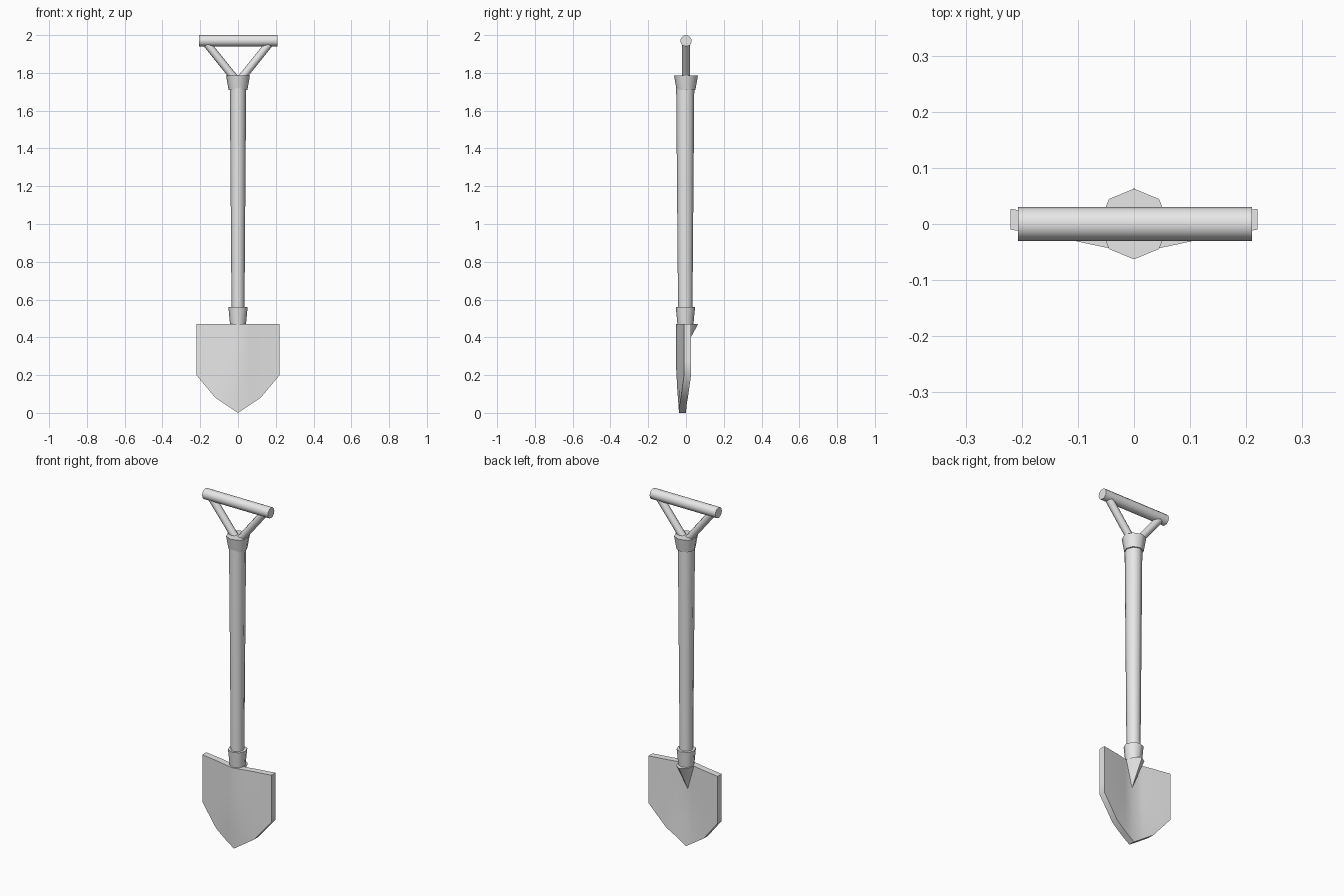
import bpy, bmesh, math
from mathutils import Vector

cube = bpy.data.objects.get("Cube")
if cube:
    bpy.data.objects.remove(cube, do_unlink=True)

grey = bpy.data.materials.new("light_grey")
grey.use_nodes = True
COLOR = (0.8, 0.8, 0.8, 1)
grey.diffuse_color = COLOR
grey.node_tree.nodes["Principled BSDF"].inputs["Base Color"].default_value = COLOR


def finish(name, bm):
    """Turn a bmesh into a grey object, smooth apart from its sharp edges."""
    bmesh.ops.recalc_face_normals(bm, faces=bm.faces)
    mesh = bpy.data.meshes.new(name)
    bm.to_mesh(mesh)
    bm.free()
    mesh.materials.append(grey)
    obj = bpy.data.objects.new(name, mesh)
    bpy.context.collection.objects.link(obj)
    bpy.ops.object.select_all(action='DESELECT')
    obj.select_set(True)
    bpy.context.view_layer.objects.active = obj
    bpy.ops.object.shade_smooth_by_angle(angle=math.radians(50))
    return obj


def rod(name, start, end, r_start, r_end, sides=8, squash=1.0):
    """Tapered rod between two points; squash narrows it along x."""
    a, b = Vector(start), Vector(end)
    bm = bmesh.new()
    bmesh.ops.create_cone(bm, cap_ends=True, segments=sides,
                          radius1=r_start, radius2=r_end, depth=(b - a).length)
    turn = (b - a).to_track_quat('Z', 'Y').to_matrix()
    for v in bm.verts:
        v.co.x *= squash
        v.co = turn @ v.co + (a + b) / 2
    return finish(name, bm)


# Shaft and its two flared collars
rod("shaft", (0, -0.004, 0.54), (0, -0.004, 1.73), 0.038, 0.048, squash=0.9)
rod("lower_collar", (0, -0.003, 0.465), (0, -0.003, 0.56), 0.042, 0.051)
rod("upper_collar", (0, 0, 1.71), (0, 0, 1.785), 0.05, 0.063)

# Handle: crossbar with two struts
rod("grip", (-0.207, 0, 1.97), (0.21, 0, 1.97), 0.03, 0.03, sides=12)
for side, label in ((1, "left"), (-1, "right")):
    rod(label + "_strut", (side * 0.02, 0, 1.774), (side * 0.168, 0, 1.958),
        0.021, 0.021)

# Blade: bowed sheet following a pointed outline, given thickness
TOP = 0.47
half = [(0, 0, -0.052), (0.06, 0.04, -0.04),
        (0.12, 0.08, -0.027), (0.22, 0.2, -0.01)]   # x, lowest z, front y
columns = [(-x, z, y) for x, z, y in reversed(half[1:])] + half
ROWS = 4
bm = bmesh.new()
grid = []
for x, low, y in columns:
    column = []
    for i in range(ROWS + 1):
        z = low + (TOP - low) * i / ROWS
        curl = 0.015 * max(0, 1 - z / 0.2) * max(0, 1 - abs(x) / 0.11)
        column.append(bm.verts.new((x, y + curl, z)))
    grid.append(column)
for a, b in zip(grid, grid[1:]):
    for i in range(ROWS):
        bm.faces.new((a[i], b[i], b[i + 1], a[i + 1]))
extruded = bmesh.ops.extrude_face_region(bm, geom=bm.faces[:], use_keep_orig=True)
back = [g for g in extruded["geom"] if isinstance(g, bmesh.types.BMVert)]
bmesh.ops.translate(bm, verts=back, vec=(0, 0.037, 0))
finish("blade", bm)

# Socket spine running down the back of the blade
bm = bmesh.new()
rim = [bm.verts.new((x, y, TOP)) for x, y in
       ((-0.05, -0.02), (-0.035, 0.04), (0, 0.064), (0.035, 0.04), (0.05, -0.02))]
tip = bm.verts.new((0, -0.018, 0.32))
for i, v in enumerate(rim):
    bm.faces.new((v, rim[(i + 1) % len(rim)], tip))
bm.faces.new(rim)
finish("back_spine", bm)
